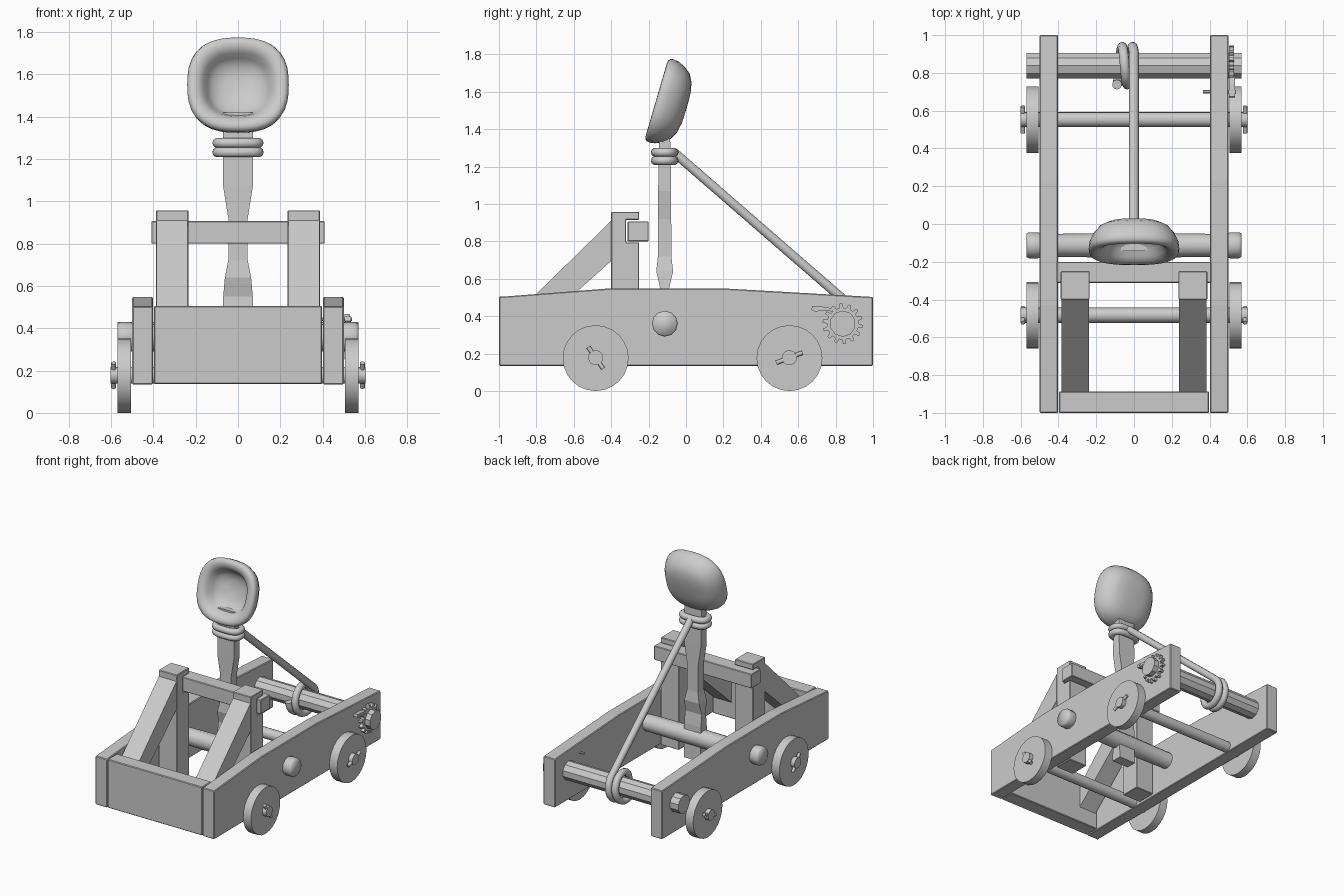
import bpy, bmesh, math
from mathutils import Vector

if "Cube" in bpy.data.objects:
    bpy.data.objects.remove(bpy.data.objects["Cube"])

grey = bpy.data.materials.new("plain grey")
grey.diffuse_color = (0.6, 0.6, 0.6, 1)
grey.use_nodes = True
grey.node_tree.nodes["Principled BSDF"].inputs["Base Color"].default_value = grey.diffuse_color


def add_mesh(name, verts, faces, smooth=None, bevel=0):
    """Mesh object; smooth is an angle in degrees, or None for flat faces."""
    me = bpy.data.meshes.new(name)
    me.from_pydata(verts, [], faces)
    bm = bmesh.new()
    bm.from_mesh(me)
    bmesh.ops.recalc_face_normals(bm, faces=bm.faces)
    bm.to_mesh(me)
    bm.free()
    me.materials.append(grey)
    ob = bpy.data.objects.new(name, me)
    bpy.context.collection.objects.link(ob)
    if smooth is not None:
        bpy.ops.object.select_all(action='DESELECT')
        ob.select_set(True)
        bpy.context.view_layer.objects.active = ob
        bpy.ops.object.shade_smooth_by_angle(angle=math.radians(smooth))
    if bevel:
        mod = ob.modifiers.new("edge", 'BEVEL')
        mod.width, mod.segments = bevel, 1
    return ob


def loft(name, rings, **kw):
    """Skin a list of equal-length rings and cap both ends."""
    n = len(rings[0])
    verts = [p for r in rings for p in r]
    faces = [(k * n + i, k * n + (i + 1) % n, (k + 1) * n + (i + 1) % n, (k + 1) * n + i)
             for k in range(len(rings) - 1) for i in range(n)]
    faces += [tuple(range(n)), tuple(range(len(verts) - n, len(verts)))]
    return add_mesh(name, verts, faces, **kw)


def prism(name, profile, x0, x1, **kw):
    """Extrude a (y, z) profile along x."""
    return loft(name, [[(x, y, z) for y, z in profile] for x in (x0, x1)], **kw)


def box(name, x0, x1, y0, y1, z0, z1, **kw):
    return prism(name, [(y0, z0), (y1, z0), (y1, z1), (y0, z1)], x0, x1, **kw)


def rod(name, stations, y, z, n, smooth=40, turn=0.0):
    """Round part along x from (x, radius) stations."""
    angs = [2 * math.pi * i / n + turn for i in range(n)]
    return loft(name, [[(x, y + r * math.cos(a), z + r * math.sin(a)) for a in angs]
                       for x, r in stations], smooth=smooth)


def tube(name, points, radius, cyclic=False):
    cu = bpy.data.curves.new(name, 'CURVE')
    cu.dimensions = '3D'
    cu.bevel_depth, cu.bevel_resolution, cu.use_fill_caps = radius, 3, True
    sp = cu.splines.new('POLY')
    sp.points.add(len(points) - 1)
    for p, co in zip(sp.points, points):
        p.co = (*co, 1)
    sp.use_cyclic_u = cyclic
    cu.materials.append(grey)
    ob = bpy.data.objects.new(name, cu)
    bpy.context.collection.objects.link(ob)
    return ob


# Frame, uprights and braces on both sides
wall = [(-1, 0.135), (1, 0.135), (1, 0.503), (0.23, 0.547), (-0.43, 0.547), (-1, 0.503)]
post = [(-0.4, 0.14), (-0.25, 0.14), (-0.25, 0.795), (-0.32, 0.795), (-0.32, 0.915),
        (-0.25, 0.915), (-0.25, 0.958), (-0.4, 0.958)]
brace = [(-0.4, 0.91), (-0.4, 0.695), (-0.886, 0.26), (-0.886, 0.435)]
for side, s in (("left", -1), ("right", 1)):
    prism(side + "_frame_wall", wall, s * 0.402, s * 0.5, bevel=0.005)
    prism(side + "_post", post, s * 0.235, s * 0.388, bevel=0.004)
    prism(side + "_brace", brace, s * 0.238, s * 0.385)
box("front_plate", -0.398, 0.398, -1, -0.886, 0.137, 0.505, bevel=0.005)
box("stop_bar", -0.41, 0.41, -0.312, -0.2, 0.8, 0.907, bevel=0.004)

# Axles, wheels and locking pins
for end, y, dy, dz in (("front", -0.483, -0.04, 0.058), ("rear", 0.553, 0.07, 0.027)):
    rod(end + "_axle", [(-0.602, 0.04), (0.602, 0.04)], y, 0.178, 14)
    for side, s in (("left", -1), ("right", 1)):
        rod(f"{end}_{side}_wheel", [(s * 0.505, 0.176), (s * 0.57, 0.176)], y, 0.176, 24)
        tube(f"{end}_{side}_pin", [(s * 0.588, y - dy, 0.178 - dz), (s * 0.588, y + dy, 0.178 + dz)], 0.012)

# Arm pivot with swollen ends, and the faceted winch roller
rod("arm_pivot", [(-0.57, 0.062), (-0.555, 0.069), (-0.51, 0.069), (-0.48, 0.06), (-0.1, 0.065),
                  (0.1, 0.065), (0.48, 0.06), (0.51, 0.069), (0.555, 0.069), (0.57, 0.062)],
    -0.113, 0.36, 12, smooth=100)
rod("winch_roller", [(-0.57, 0.07), (0.57, 0.07)], 0.838, 0.36, 10, smooth=20, turn=math.pi / 10)

# Ratchet gear and pawl
teeth = 14
gear = []
for i in range(teeth):
    for f, r in ((0, 0.085), (0.4, 0.085), (0.55, 0.108), (0.85, 0.108)):
        a = 2 * math.pi * (i + f) / teeth
        gear.append((0.838 + r * math.cos(a), 0.36 + r * math.sin(a)))
prism("ratchet_gear", gear, 0.503, 0.53)
prism("pawl", [(0.675, 0.455), (0.67, 0.435), (0.69, 0.425), (0.76, 0.432), (0.785, 0.42),
               (0.78, 0.442), (0.74, 0.45)], 0.503, 0.535)
rod("pawl_pin", [(0.365, 0.009), (0.54, 0.009)], 0.7, 0.443, 8)

# Throwing arm: z, half width, half depth
arm = [(0.2, 0.07, 0.04), (0.46, 0.07, 0.035), (0.55, 0.07, 0.024), (0.64, 0.062, 0.045),
       (0.72, 0.046, 0.036), (0.92, 0.046, 0.035), (1.07, 0.07, 0.035), (1.42, 0.07, 0.028)]
loft("throwing_arm", [[(-w, -0.114 - d, z), (w, -0.114 - d, z), (w, -0.114 + d, z), (-w, -0.114 + d, z)]
                      for z, w, d in arm])

# Bucket: squarish bowl, rim leaning back
v_dir, n_dir = Vector((0, 0.28, 0.96)), Vector((0, -0.96, 0.28))
centre = Vector((0, -0.155, 1.558))
bowl = [(0.03, -0.165), (0.35, -0.163), (0.6, -0.152), (0.78, -0.13), (0.9, -0.095), (0.98, -0.055),
        (1.0, -0.025), (0.98, -0.007), (0.93, 0.002), (0.85, 0.004), (0.75, -0.006), (0.67, -0.025),
        (0.6, -0.06), (0.5, -0.09), (0.3, -0.108), (0.03, -0.113)]


def bowl_ring(scale, depth, n=36):
    ring = []
    for i in range(n):
        a = 2 * math.pi * i / n
        c, s = math.cos(a), math.sin(a)
        k = scale / (abs(c) ** 2.6 + abs(s) ** 2.6) ** (1 / 2.6)
        ring.append(centre + Vector((0.24 * k * c, 0, 0)) + v_dir * (0.232 * k * s) + n_dir * depth)
    return ring


loft("bucket", [bowl_ring(*b) for b in bowl], smooth=100)

# Rope bindings around the arm
for i, z in enumerate((1.232, 1.276)):
    pts = []
    for j in range(32):
        a = 2 * math.pi * j / 32
        c, s = math.cos(a), math.sin(a)
        k = 1 / (abs(c) ** 3 + abs(s) ** 3) ** (1 / 3)
        pts.append((0.097 * k * c, -0.114 + 0.05 * k * s, z))
    tube(f"rope_binding_{i + 1}", pts, 0.024, cyclic=True)

# Pull rope, running down and coiling around the roller
rope = [(0, -0.06, 1.272)]
for j in range(49):
    t = j / 48
    a = math.radians(49 - 589 * t)
    rope.append((-0.09 * t, 0.838 + 0.1 * math.cos(a), 0.36 + 0.1 * math.sin(a)))
tube("pull_rope", rope, 0.026)
